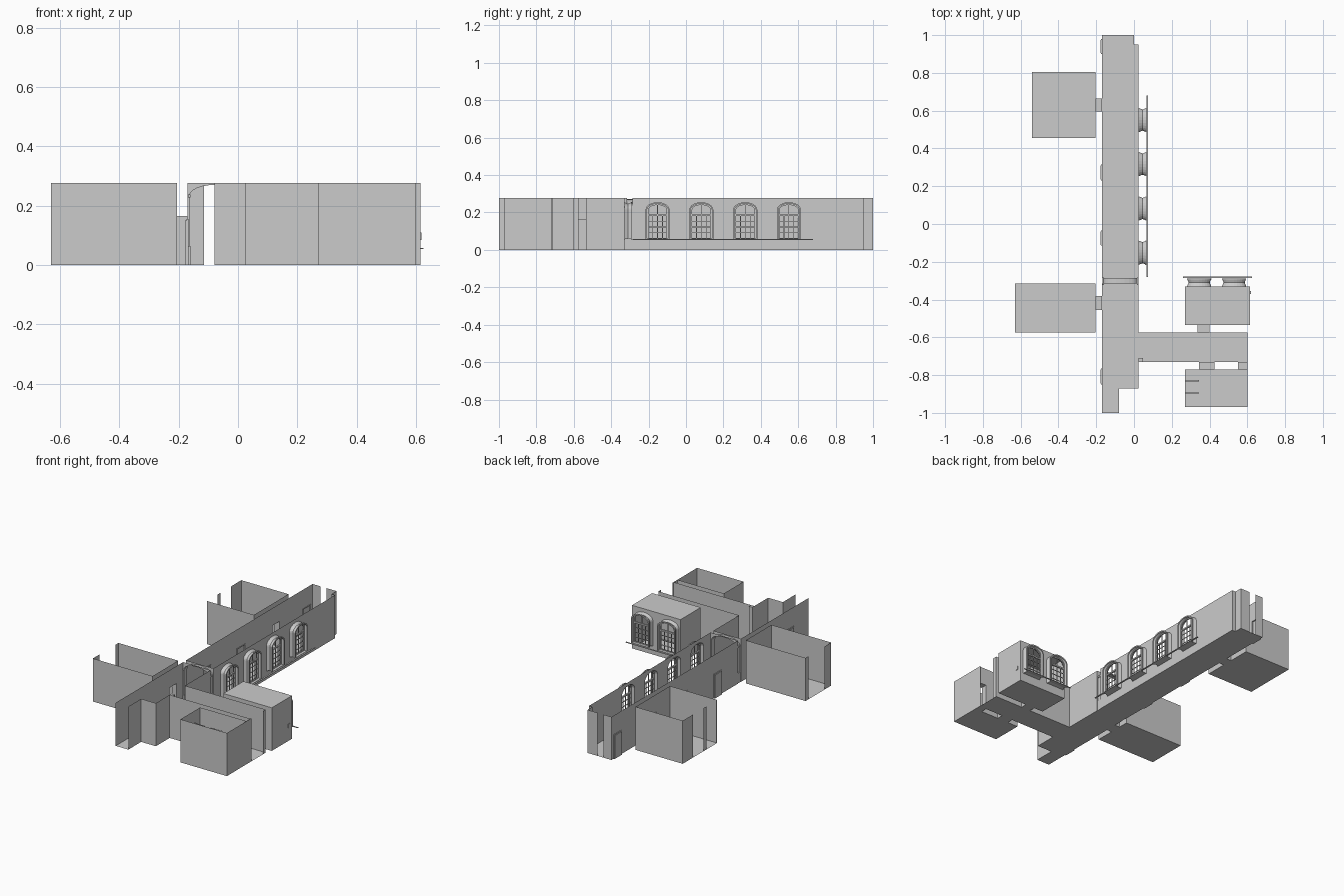
import bpy, bmesh, math

if "Cube" in bpy.data.objects:
    bpy.data.objects.remove(bpy.data.objects["Cube"])

H = 0.277          # wall height
DOOR = 0.165       # open doorway height
mat = bpy.data.materials.new("plain_grey")
mat.diffuse_color = (0.6, 0.6, 0.6, 1)
mat.use_nodes = True
mat.node_tree.nodes["Principled BSDF"].inputs["Base Color"].default_value = mat.diffuse_color


def finish(name, bm):
    bmesh.ops.remove_doubles(bm, verts=bm.verts, dist=1e-5)
    me = bpy.data.meshes.new(name)
    bm.to_mesh(me)
    bm.free()
    me.materials.append(mat)
    ob = bpy.data.objects.new(name, me)
    bpy.context.collection.objects.link(ob)
    return ob


def P(axis, c, u, z):
    """Point on a wall running along axis, at fixed coordinate c."""
    return (u, c, z) if axis == 'x' else (c, u, z)


def poly(bm, pts):
    bm.faces.new([bm.verts.new(p) for p in pts])


def add_box(bm, x0, x1, y0, y1, z0, z1):
    v = [bm.verts.new((x, y, z)) for z in (z0, z1)
         for x, y in ((x0, y0), (x1, y0), (x1, y1), (x0, y1))]
    for f in ((3, 2, 1, 0), (4, 5, 6, 7), (0, 1, 5, 4), (1, 2, 6, 5), (2, 3, 7, 6), (3, 0, 4, 7)):
        bm.faces.new([v[i] for i in f])


def box(name, *b):
    bm = bmesh.new()
    add_box(bm, *b)
    finish(name, bm)


def arch_top(a, b, zs, rise, n=12):
    """Points from a to b along a rounded head."""
    if rise == 0:
        return [(a, zs), (b, zs)]
    m, w = (a + b) / 2, (b - a) / 2
    return [(m - w * math.cos(math.pi * i / n), zs + rise * math.sin(math.pi * i / n))
            for i in range(n + 1)]


def wall(name, axis, c, a, b, openings=()):
    """Single-sheet wall; openings are (start, end, bottom, spring, rise)."""
    bm = bmesh.new()

    def quad(u0, u1, z0, z1, z2, z3):
        poly(bm, [P(axis, c, u0, z0), P(axis, c, u1, z1), P(axis, c, u1, z2), P(axis, c, u0, z3)])
    u = a
    for s, e, zb, zs, rise in sorted(openings):
        if s - u > 1e-4:
            quad(u, s, 0, 0, H, H)
        if zb > 0:
            quad(s, e, 0, 0, zb, zb)
        if zs < H:
            top = arch_top(s, e, zs, rise)
            for (p, zp), (q, zq) in zip(top, top[1:]):
                quad(p, q, zp, zq, H, H)
        u = e
    if b - u > 1e-4:
        quad(u, b, 0, 0, H, H)
    finish(name, bm)


def loft(bm, rings, close_ring=True, close_loft=False):
    vs = [[bm.verts.new(p) for p in r] for r in rings]
    pairs = list(zip(vs, vs[1:])) + ([(vs[-1], vs[0])] if close_loft else [])
    for r, s in pairs:
        n = len(r)
        for i in range(n if close_ring else n - 1):
            j = (i + 1) % n
            bm.faces.new((r[i], r[j], s[j], s[i]))


# ---- arched windows ----
ZB, ZS, RISE, W = 0.056, 0.215, 0.04, 0.064


def outline(axis, c, mid, d):
    pts = [(mid + W - d, ZB + d * 0.5), (mid - W + d, ZB + d * 0.5)]
    return [P(axis, c, u, z) for u, z in pts + arch_top(mid - W + d, mid + W - d, ZS, RISE - d)]


def window(name, axis, c0, c1, mid):
    cm = (c0 + c1) / 2
    bm = bmesh.new()                                   # splayed reveal
    loft(bm, [outline(axis, c0, mid, 0), outline(axis, cm, mid, 0.008), outline(axis, c1, mid, 0)])
    finish(name + "_reveal", bm)
    bm = bmesh.new()                                   # outer frame ring and sash ring
    for ca, cb, d0, d1 in ((c1 - 0.006, c1, 0, 0.008), (cm - 0.004, cm + 0.004, 0.008, 0.015)):
        loft(bm, [outline(axis, ca, mid, d0), outline(axis, cb, mid, d0),
                  outline(axis, cb, mid, d1), outline(axis, ca, mid, d1)], close_loft=True)

    def bar(u0, u1, z0, z1, t):
        if axis == 'x':
            add_box(bm, u0, u1, cm - t, cm + t, z0, z1)
        else:
            add_box(bm, cm - t, cm + t, u0, u1, z0, z1)
    inner = W - 0.013
    bar(mid - inner, mid + inner, 0.182, 0.191, 0.005)             # transom
    for i in (-1, 0, 1):                                           # upright bars
        top = 0.242 if i == 0 else 0.184
        bar(mid + i * 0.026 - 0.002, mid + i * 0.026 + 0.002, ZB + 0.005, top, 0.002)
    for k in range(1, 4):                                          # cross bars
        z = 0.06 + k * 0.031
        bar(mid - inner, mid + inner, z - 0.0018, z + 0.0018, 0.002)
    finish(name + "_bars", bm)


def win_hole(m):
    return (m - W, m + W, ZB, ZS, RISE)


# ---- floors ----
floors = {
    "hall_floor": (-0.17, 0.025, -0.285, 0.95), "hall_end_floor": (-0.17, 0.0, 0.95, 1.0),
    "arch_floor": (-0.165, 0.02, -0.315, -0.285), "lobby_floor": (-0.17, 0.025, -0.87, -0.315),
    "south_stub_floor": (-0.17, -0.08, -1.0, -0.87), "side_hall_floor": (0.025, 0.60, -0.73, -0.575),
    "northeast_room_floor": (0.27, 0.615, -0.535, -0.33), "southeast_room_floor": (0.27, 0.60, -0.97, -0.77),
    "northwest_room_floor": (-0.54, -0.205, 0.455, 0.805),
    "southwest_room_floor": (-0.63, -0.205, -0.575, -0.315)}
for name, (x0, x1, y0, y1) in floors.items():
    bm = bmesh.new()
    poly(bm, [(x0, y0, 0), (x1, y0, 0), (x1, y1, 0), (x0, y1, 0)])
    finish(name, bm)
bm = bmesh.new()
poly(bm, [(0.27, -0.535, H), (0.615, -0.535, H), (0.615, -0.33, H), (0.27, -0.33, H)])
finish("northeast_room_ceiling", bm)


# ---- passages through thick walls: floor, two jambs and a head ----
def passage(name, axis, c0, c1, a, b, h=DOOR):
    bm = bmesh.new()
    loft(bm, [[P(axis, c, u, z) for u, z in ((a, 0), (b, 0), (b, h), (a, h))] for c in (c0, c1)])
    finish(name, bm)


passage("northwest_passage", 'y', -0.205, -0.17, 0.595, 0.665)
passage("southwest_passage", 'y', -0.205, -0.17, -0.455, -0.38)
passage("northeast_passage", 'x', -0.575, -0.535, 0.335, 0.40)
passage("southeast_passage", 'x', -0.77, -0.73, 0.345, 0.425)
passage("southeast_second_passage", 'x', -0.77, -0.73, 0.55, 0.60)

# ---- closed doors along the west wall ----
closed = [(0.905, 0.975), (0.235, 0.31), (-0.11, -0.04), (-0.845, -0.77)]
for i, (a, b) in enumerate(closed):
    passage(f"door_recess_{i}", 'y', -0.176, -0.17, a, b, 0.15)
    box(f"door_leaf_{i}", -0.178, -0.175, a, b, 0, 0.15)
    for s, e in ((a - 0.005, a), (b, b + 0.005)):
        box(f"door_frame_{i}", -0.174, -0.167, s, e, 0, 0.15)
    box(f"door_head_{i}", -0.174, -0.167, a - 0.005, b + 0.005, 0.15, 0.155)


def holes(pairs, h):
    return [(a, b, 0, h, 0) for a, b in pairs]


# ---- hall walls ----
east_windows = [-0.152, 0.082, 0.317, 0.55]
wall("hall_west_wall", 'y', -0.17, -0.285, 1.0,
     holes(closed[:3], 0.15) + holes([(0.595, 0.665)], DOOR))
wall("hall_east_wall", 'y', 0.025, -0.285, 0.95, [win_hole(m) for m in east_windows])
wall("hall_jog_wall", 'x', 0.95, 0.0, 0.025)
wall("hall_jog_side", 'y', 0.0, 0.95, 1.0)
wall("hall_north_wall", 'x', 1.0, -0.17, 0.0, holes([(-0.115, -0.07)], H))
for i, m in enumerate(east_windows):
    window(f"hall_window_{i}", 'y', 0.025, 0.066, m)
box("hall_sill", 0.065, 0.075, -0.28, 0.68, 0.054, 0.057)

# ---- arch between hall and lobby ----
for c in (-0.285, -0.315):
    wall("arch_face", 'x', c, -0.17, 0.025, [(-0.163, 0.018, 0, 0.235, 0.036)])
bm = bmesh.new()
prof = [(-0.163, 0)] + arch_top(-0.163, 0.018, 0.235, 0.036) + [(0.018, 0)]
loft(bm, [[(x, y, z) for x, z in prof] for y in (-0.285, -0.315)], close_ring=False)
finish("arch_soffit", bm)
for x in (-0.168, 0.015):
    box("arch_base", x, x + 0.008, -0.322, -0.283, 0, 0.065)
    box("arch_capital", x, x + 0.008, -0.322, -0.283, 0.228, 0.238)

# ---- lobby and side hall walls ----
wall("lobby_west_wall", 'y', -0.17, -1.0, -0.315,
     holes(closed[3:], 0.15) + holes([(-0.455, -0.38)], DOOR))
wall("lobby_east_wall", 'y', 0.025, -0.87, -0.315, holes([(-0.73, -0.575)], H))
wall("lobby_south_wall", 'x', -0.87, -0.08, 0.025)
wall("south_stub_wall", 'y', -0.08, -1.0, -0.87)
wall("side_hall_north_wall", 'x', -0.575, 0.025, 0.60, holes([(0.335, 0.40)], DOOR))
wall("side_hall_south_wall", 'x', -0.73, 0.025, 0.60, holes([(0.345, 0.425), (0.55, 0.60)], DOOR))
wall("side_hall_east_wall", 'y', 0.60, -0.73, -0.575, holes([(-0.72, -0.605)], H))
box("side_hall_pier", 0.025, 0.048, -0.73, -0.71, 0, H)

# ---- northeast room ----
north_windows = [0.345, 0.53]
wall("northeast_room_north_wall", 'x', -0.33, 0.27, 0.615, [win_hole(m) for m in north_windows])
wall("northeast_room_south_wall", 'x', -0.535, 0.27, 0.615, holes([(0.335, 0.40)], DOOR))
wall("northeast_room_west_wall", 'y', 0.27, -0.535, -0.33)
wall("northeast_room_east_wall", 'y', 0.615, -0.535, -0.33)
for i, m in enumerate(north_windows):
    window(f"north_window_{i}", 'x', -0.33, -0.289, m)
box("north_sill", 0.26, 0.625, -0.287, -0.279, 0.054, 0.057)
box("wall_switch", 0.614, 0.619, -0.37, -0.355, 0.085, 0.11)

# ---- southeast room ----
wall("southeast_room_north_wall", 'x', -0.77, 0.27, 0.60, holes([(0.345, 0.425), (0.55, 0.60)], DOOR))
wall("southeast_room_south_wall", 'x', -0.97, 0.27, 0.60)
wall("southeast_room_west_wall", 'y', 0.27, -0.97, -0.77)
wall("southeast_room_east_wall", 'y', 0.60, -0.97, -0.73)
for y in (-0.83, -0.895):
    box("stall_partition", 0.27, 0.345, y - 0.003, y + 0.003, 0, 0.2)

# ---- west rooms, with full-height gaps in the outer walls ----
for name, x, y0, y1, door, gaps in (
        ("northwest_room", -0.54, 0.455, 0.805, (0.595, 0.665), [(0.462, 0.565), (0.595, 0.70)]),
        ("southwest_room", -0.63, -0.575, -0.315, (-0.455, -0.38), [(-0.51, -0.345)])):
    wall(name + "_west_wall", 'y', x, y0, y1, holes(gaps, H))
    wall(name + "_east_wall", 'y', -0.205, y0, y1, holes([door], DOOR))
    wall(name + "_south_wall", 'x', y0, x, -0.205)
    wall(name + "_north_wall", 'x', y1, x, -0.205)
